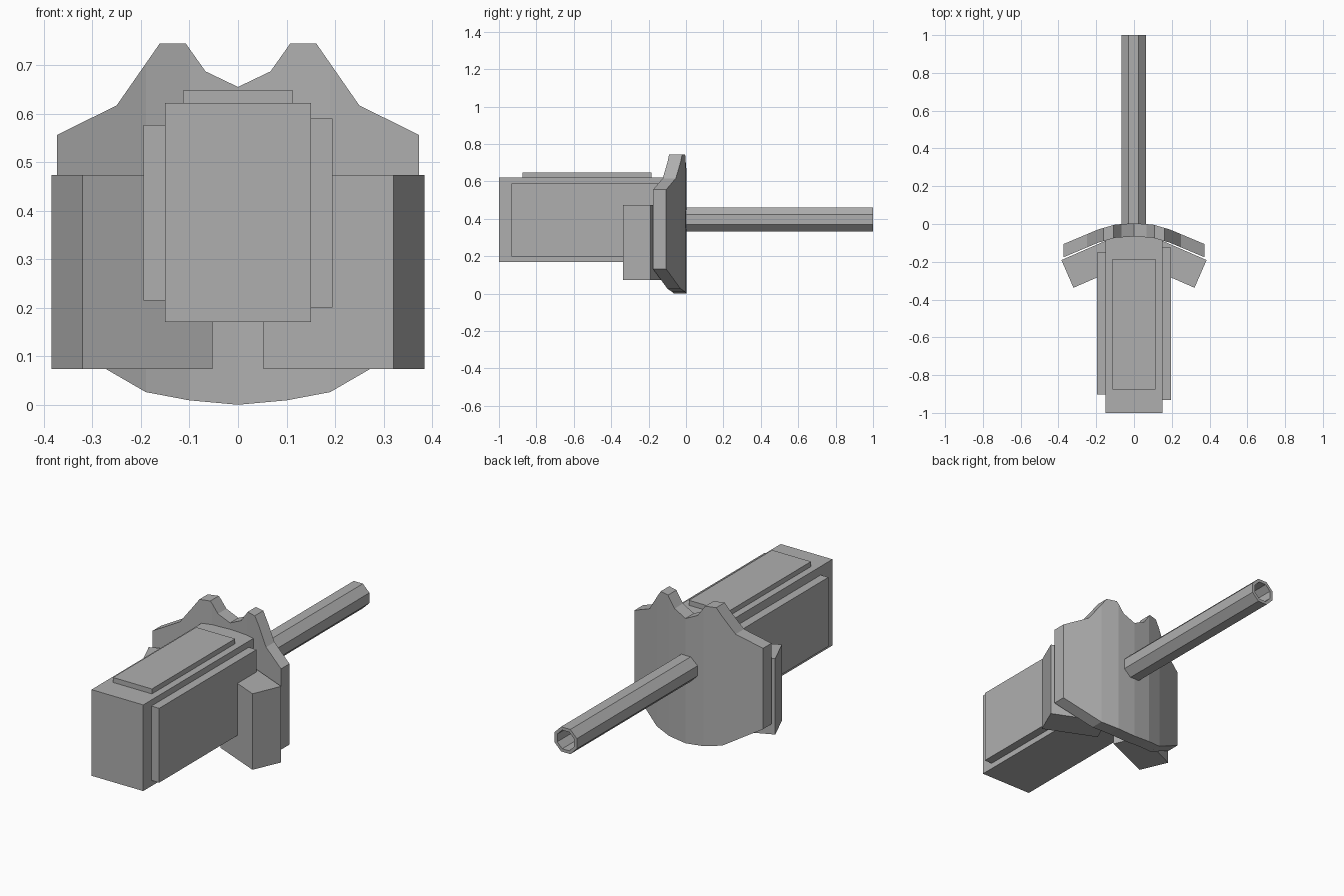
import bpy, bmesh, math

if "Cube" in bpy.data.objects:
    bpy.data.objects.remove(bpy.data.objects["Cube"])

# Dark grey metal shared by every part
metal = bpy.data.materials.new("dark_grey_metal")
metal.diffuse_color = (0.43, 0.43, 0.43, 1)
metal.use_nodes = True
metal.node_tree.nodes["Principled BSDF"].inputs["Base Color"].default_value = metal.diffuse_color


def finish(bm, name):
    bmesh.ops.recalc_face_normals(bm, faces=bm.faces)
    mesh = bpy.data.meshes.new(name)
    bm.to_mesh(mesh)
    bm.free()
    mesh.materials.append(metal)
    obj = bpy.data.objects.new(name, mesh)
    bpy.context.collection.objects.link(obj)
    return obj


def box(name, lo, hi):
    bm = bmesh.new()
    bmesh.ops.create_cube(bm, size=1)
    for v in bm.verts:
        v.co = [lo[i] + (v.co[i] + 0.5) * (hi[i] - lo[i]) for i in range(3)]
    return finish(bm, name)


def interp(pts, x):
    for (x0, v0), (x1, v1) in zip(pts, pts[1:]):
        if x <= x1:
            return v0 + (v1 - v0) * (x - x0) / (x1 - x0)
    return pts[-1][1]


# Curved shield: half profiles against x, mirrored into vertical strips
top = [(0, 0.655), (0.067, 0.687), (0.108, 0.745), (0.161, 0.745), (0.25, 0.617), (0.373, 0.556)]
bottom = [(0, 0.0), (0.1, 0.009), (0.19, 0.026), (0.373, 0.132)]
bend = [(0, 0.004), (0.1, -0.003), (0.19, -0.029), (0.373, -0.106)]
half = sorted({x for x, _ in top + bottom if x > 0})
stations = [-x for x in reversed(half)] + [0] + half
THICK = 0.07
bm = bmesh.new()
rings = []
for x in stations:
    a = abs(x)
    y, zb, zt = interp(bend, a), interp(bottom, a), interp(top, a)
    rings.append([bm.verts.new(p) for p in
                  ((x, y, zb), (x, y, zt), (x, y - THICK, zt), (x, y - THICK, zb))])
for r, s in zip(rings, rings[1:]):
    for i in range(4):
        j = (i + 1) % 4
        bm.faces.new((r[i], r[j], s[j], s[i]))
bm.faces.new(rings[0])
bm.faces.new(rings[-1])
finish(bm, "shield_plate")

# Eight-sided hollow barrel
bm = bmesh.new()
loops = []
for radius, y in ((0.07, -0.015), (0.07, 1.0), (0.053, 1.0), (0.053, -0.015)):
    loops.append([bm.verts.new((-0.002 + radius * math.cos(math.radians(22.5 + 45 * k)), y,
                                0.396 + radius * math.sin(math.radians(22.5 + 45 * k))))
                  for k in range(8)])
for n in range(4):
    a, b = loops[n], loops[(n + 1) % 4]
    for k in range(8):
        m = (k + 1) % 8
        bm.faces.new((a[k], a[m], b[m], b[k]))
finish(bm, "barrel")

# Breech housing with raised panels
box("breech_housing", (-0.15, -1.0, 0.17), (0.15, -0.04, 0.622))
box("left_panel", (-0.195, -0.902, 0.215), (-0.14, -0.152, 0.577))
box("right_panel", (0.14, -0.932, 0.2), (0.195, -0.125, 0.59))
box("top_panel", (-0.113, -0.875, 0.61), (0.113, -0.185, 0.648))

# Angled side boxes tucked behind the shield
for side, name in ((-1, "left_side_box"), (1, "right_side_box")):
    obj = box(name, (-0.146, -0.08, 0), (0.146, 0.08, 0.399))
    obj.location = (side * 0.2185, -0.206, 0.074)
    obj.rotation_euler.z = -side * math.radians(23.5)
